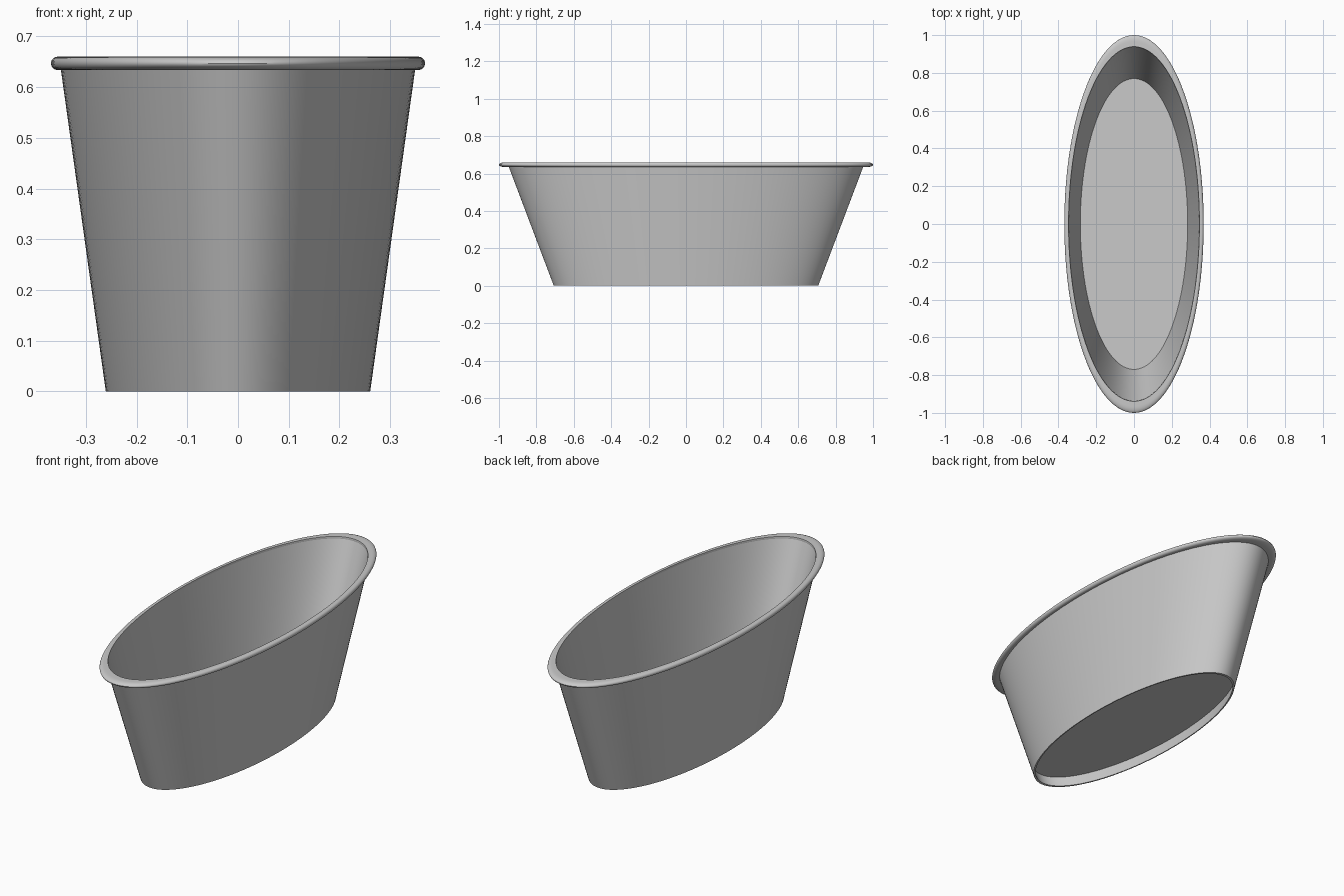
import bpy, bmesh, math

cube = bpy.data.objects.get("Cube")
if cube:
    bpy.data.objects.remove(cube, do_unlink=True)

SEGMENTS = 128
WIDTH_RATIO = 0.369          # plan is an ellipse, long axis on y

mat = bpy.data.materials.new("grey_metal")
mat.use_nodes = True
grey = (0.59, 0.59, 0.59, 1)
mat.diffuse_color = grey
mat.node_tree.nodes["Principled BSDF"].inputs["Base Color"].default_value = grey


def elliptical_lathe(name, profile, closed=False):
    """Sweep (radius, height) points round z; radius 0 becomes a single pole."""
    bm = bmesh.new()
    rings = []
    for r, z in profile:
        count = SEGMENTS if r > 0 else 1
        rings.append([bm.verts.new((r * WIDTH_RATIO * math.cos(a), r * math.sin(a), z))
                      for a in (2 * math.pi * i / SEGMENTS for i in range(count))])
    pairs = list(zip(rings, rings[1:]))
    if closed:
        pairs.append((rings[-1], rings[0]))
    for low, high in pairs:
        for i in range(SEGMENTS):
            j = (i + 1) % SEGMENTS
            corners = [low[i % len(low)], low[j % len(low)],
                       high[j % len(high)], high[i % len(high)]]
            bm.faces.new(list(dict.fromkeys(corners)))
    bmesh.ops.recalc_face_normals(bm, faces=bm.faces)
    mesh = bpy.data.meshes.new(name)
    bm.to_mesh(mesh)
    bm.free()
    mesh.materials.append(mat)
    obj = bpy.data.objects.new(name, mesh)
    bpy.context.collection.objects.link(obj)
    bpy.ops.object.select_all(action="DESELECT")
    obj.select_set(True)
    bpy.context.view_layer.objects.active = obj
    bpy.ops.object.shade_smooth_by_angle(angle=math.radians(35))


# Tapered shell with a raised floor and a recessed underside
elliptical_lathe("tub_body", [
    (0, 0.06), (0.715, 0.06), (0.693, 0), (0.707, 0),
    (0.953, 0.65), (0.937, 0.65), (0.77, 0.205), (0, 0.205)])

# Rolled lip: flat top and bottom with a rounded outer edge
outer = [(0.966 + 0.034 * math.cos(t), 0.647 + 0.013 * math.sin(t))
         for t in (math.pi * (k / 12 - 0.5) for k in range(13))]
elliptical_lathe("rolled_rim", [(0.943, 0.634)] + outer + [(0.939, 0.66), (0.937, 0.65)],
                 closed=True)
